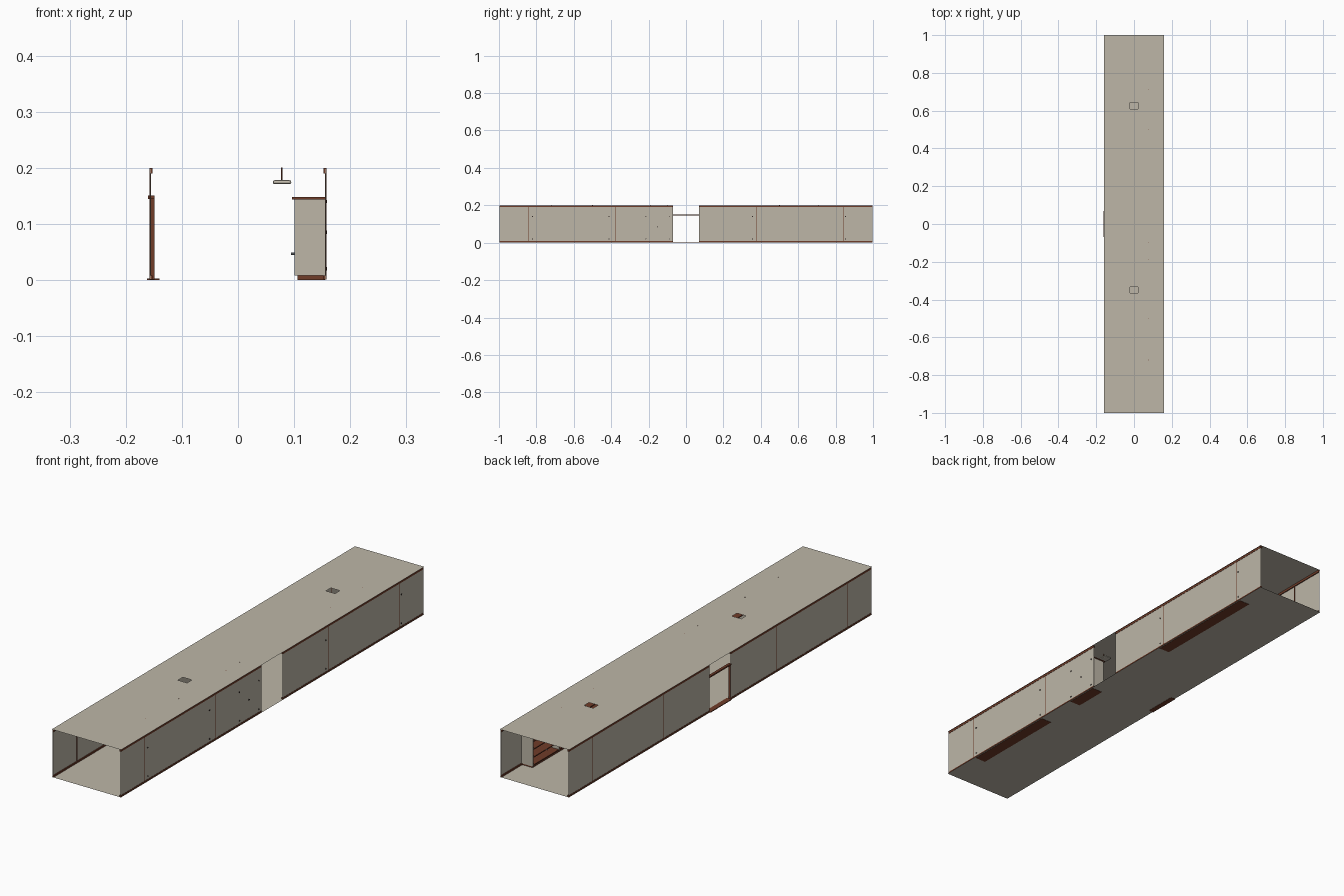
import bpy, bmesh
from mathutils import Matrix

cube = bpy.data.objects.get("Cube")
if cube:
    bpy.data.objects.remove(cube, do_unlink=True)


def material(name, rgb):
    m = bpy.data.materials.new(name)
    m.use_nodes = True
    col = (*rgb, 1)
    m.diffuse_color = col
    m.node_tree.nodes["Principled BSDF"].inputs["Base Color"].default_value = col
    return m


BEIGE = material("warm beige", (0.51, 0.47, 0.39))
BROWN = material("red brown", (0.16, 0.045, 0.022))
STEEL = material("grey steel", (0.3, 0.32, 0.36))
DARK = material("dark screw", (0.03, 0.02, 0.018))


def finish(name, bm, mat):
    me = bpy.data.meshes.new(name)
    bm.to_mesh(me)
    bm.free()
    me.materials.append(mat)
    ob = bpy.data.objects.new(name, me)
    bpy.context.collection.objects.link(ob)
    return ob


def box(name, x, y, z, mat, bevel=0):
    """Box from (low, high) ranges."""
    bm = bmesh.new()
    bmesh.ops.create_cube(bm, size=1)
    for v in bm.verts:
        v.co = [r[0] + (c + 0.5) * (r[1] - r[0]) for r, c in zip((x, y, z), v.co)]
    ob = finish(name, bm, mat)
    if bevel:
        mod = ob.modifiers.new("rounded", 'BEVEL')
        mod.width, mod.segments = bevel, 2
    return ob


def rod(name, at, radius, length, mat, axis='Z'):
    bm = bmesh.new()
    bmesh.ops.create_cone(bm, cap_ends=True, segments=8, radius1=radius, radius2=radius, depth=length)
    if axis == 'X':
        bm.transform(Matrix.Rotation(1.5708, 4, 'Y'))
    bm.transform(Matrix.Translation(at))
    return finish(name, bm, mat)


def sheet(name, xs, ys, z, mat, holes=()):
    """Flat sheet cut along grid lines, leaving out the cells in holes."""
    bm = bmesh.new()
    grid = [[bm.verts.new((x, y, z)) for y in ys] for x in xs]
    for i in range(len(xs) - 1):
        for j in range(len(ys) - 1):
            if (i, j) not in holes:
                bm.faces.new((grid[i][j], grid[i + 1][j], grid[i + 1][j + 1], grid[i][j + 1]))
    return finish(name, bm, mat)


HALF, DOOR, TOP = 0.157, 0.07, 0.2

# Floor, and ceiling with two hatch openings
sheet("floor", (-0.16, 0.16), (-1, 1), 0.001, BEIGE)
sheet("ceiling", (-0.16, -0.021, 0.021, 0.16), (-1, -0.366, -0.334, 0.61, 0.642, 1),
      TOP, BEIGE, holes={(1, 1), (1, 3)})

# Side walls with a doorway gap, rails along top and bottom, and joint strips
for sx, side in ((-1, "right"), (1, "left")):
    def xr(a, b):
        return tuple(sorted((sx * a, sx * b)))
    for sy, end in ((-1, "front"), (1, "rear")):
        label = f"{side}_{end}"
        y = tuple(sorted((sy * DOOR, sy * 0.998)))
        box(label + "_wall", xr(HALF - 0.001, HALF), y, (0.002, TOP - 0.002), BEIGE)
        box(label + "_top_rail", xr(HALF - 0.005, HALF + 0.001), y, (0.19, TOP - 0.0005), BROWN)
        box(label + "_bottom_rail", xr(HALF - 0.005, HALF + 0.001), y, (0.0015, 0.008), BROWN)
        for jy in (0.375, 0.84):
            c = sy * jy
            box(label + "_joint_strip", xr(HALF - 0.002, HALF + 0.0004),
                (c - 0.0015, c + 0.0015), (0.008, 0.19), BROWN)

# Door frame in the right wall
for sy in (-1, 1):
    y = tuple(sorted((sy * (DOOR - 0.001), sy * (DOOR + 0.007))))
    box("door_jamb", (-HALF, -0.149), y, (0.001, 0.145), BROWN)
box("door_header", (-0.16, -0.149), (-DOOR, DOOR), (0.145, 0.151), BROWN)
box("door_sill", (-0.162, -0.14), (-DOOR, DOOR), (0, 0.003), BROWN)

# Shelf cabinets along the left wall, with hanging lamps above
UNITS = (("front", -0.83, -0.40, (-0.72, -0.5)),
         ("middle", -0.225, -0.075, (-0.19, -0.1)),
         ("rear", 0.345, 0.865, (0.5, 0.71)))
for label, y0, y1, lamp in UNITS:
    name = label + "_cabinet"
    box(name + "_base", (0.106, 0.155), (y0 + 0.004, y1 - 0.004), (0, 0.008), BROWN)
    box(name + "_top", (0.096, 0.155), (y0 - 0.003, y1 + 0.003), (0.144, 0.148), BROWN)
    box(name + "_back", (0.152, 0.155), (y0, y1), (0.008, 0.144), BEIGE)
    bays = max(1, round((y1 - y0) / 0.15))
    for i in range(bays + 1):
        c = y0 + 0.002 + (y1 - y0 - 0.004) * i / bays
        box(name + "_upright", (0.101, 0.154), (c - 0.002, c + 0.002), (0.008, 0.144), BEIGE)
    for z in (0.01, 0.043, 0.076, 0.109):
        box(name + "_shelf", (0.102, 0.153), (y0 + 0.003, y1 - 0.003), (z, z + 0.004), BROWN)
    for i in range(bays):
        c = y0 + (y1 - y0) * (i + 0.5) / bays
        rod(name + "_knob", (0.098, c, 0.047), 0.002, 0.007, STEEL, 'X')

    # Wall screws at the cabinet corners
    for c in (y0 + 0.01, y1 - 0.012):
        for z in (0.02, 0.14):
            rod(name + "_screw", (HALF, c, z), 0.003, 0.004, DARK, 'X')

    # Lamp
    box(label + "_lamp", (0.062, 0.095), (lamp[0] - 0.03, lamp[1] + 0.03),
        (0.171, 0.178), BEIGE, 0.003)
    for c in lamp:
        rod(label + "_lamp_rod", (0.078, c, 0.1895), 0.0015, 0.0225, BROWN)
rod("wall_button", (HALF, -0.152, 0.085), 0.003, 0.004, DARK, 'X')
